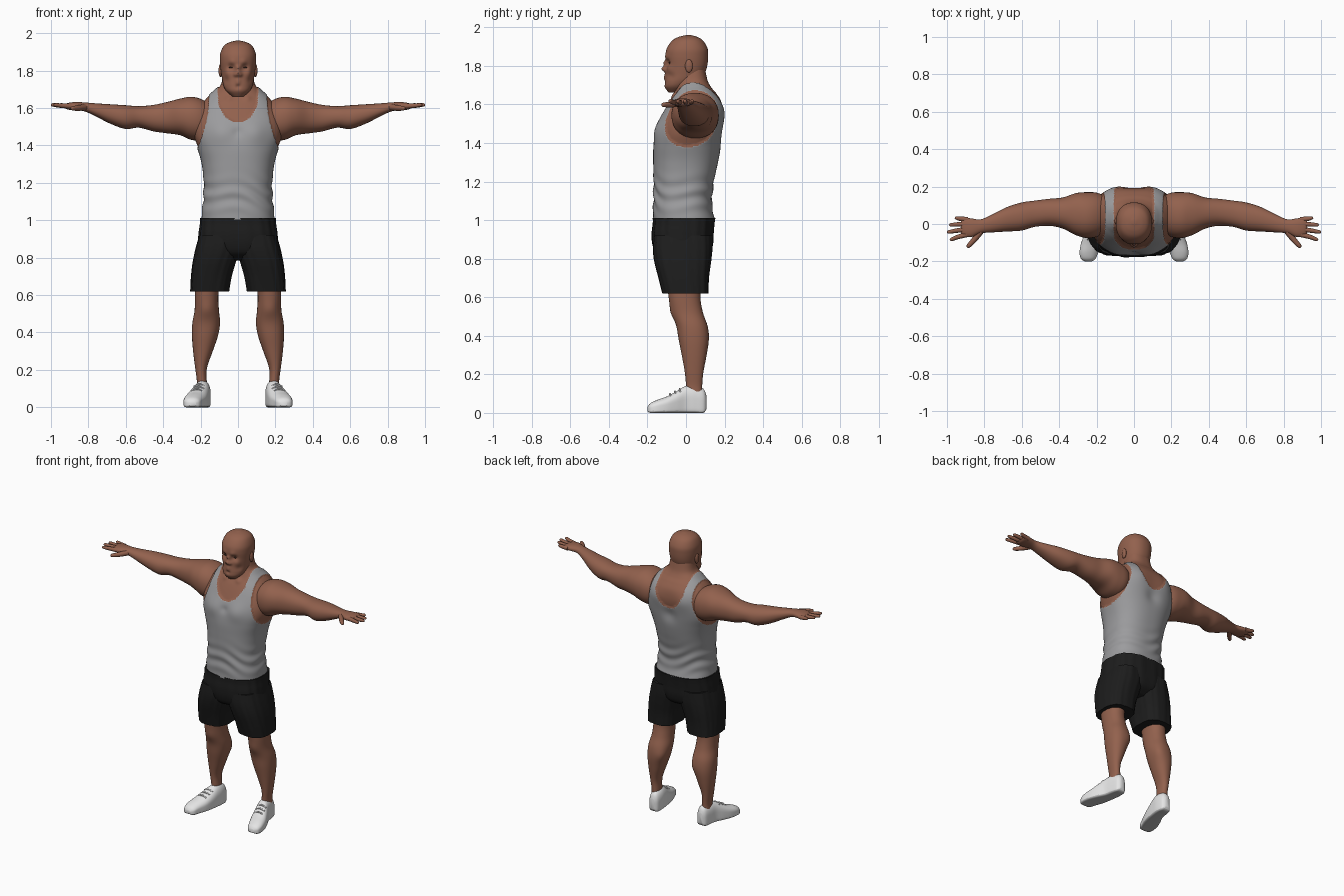
import bpy, bmesh, math
from mathutils import Vector

cube = bpy.data.objects.get("Cube")
if cube:
    bpy.data.objects.remove(cube, do_unlink=True)


def material(name, r, g, b):
    mat = bpy.data.materials.new(name)
    mat.use_nodes = True
    mat.diffuse_color = (r, g, b, 1)
    bsdf = mat.node_tree.nodes["Principled BSDF"]
    bsdf.inputs["Base Color"].default_value = (r, g, b, 1)
    bsdf.inputs["Roughness"].default_value = 0.8
    return mat


skin = material("brown skin", 0.29, 0.12, 0.075)
grey = material("grey cotton", 0.33, 0.33, 0.34)
black = material("black cloth", 0.012, 0.012, 0.012)
white = material("white shoe", 0.78, 0.78, 0.78)
sole = material("pale grey sole", 0.5, 0.5, 0.5)
dark = material("dark brown eye", 0.05, 0.025, 0.018)


def finish(name, bm, mats, mirror=False, angle=40):
    """Turn a bmesh into a smooth-shaded object, mirrored across x if asked."""
    bmesh.ops.recalc_face_normals(bm, faces=bm.faces[:])
    mesh = bpy.data.meshes.new(name)
    bm.to_mesh(mesh)
    bm.free()
    obj = bpy.data.objects.new(name, mesh)
    bpy.context.collection.objects.link(obj)
    for mat in mats:
        mesh.materials.append(mat)
    bpy.ops.object.select_all(action='DESELECT')
    obj.select_set(True)
    bpy.context.view_layer.objects.active = obj
    bpy.ops.object.shade_smooth_by_angle(angle=math.radians(angle))
    if mirror:
        obj.modifiers.new("Mirror", 'MIRROR').use_mirror_merge = False
    return obj


def spline(rows, steps):
    """Catmull-Rom interpolation through rows of numbers."""
    out = []
    last = len(rows) - 1
    for i in range(last):
        p0, p1, p2, p3 = (rows[min(max(i + k, 0), last)] for k in (-1, 0, 1, 2))
        for s in range(steps):
            t = s / steps
            out.append([b + t / 2 * (c - a + t * (2 * a - 5 * b + 4 * c - d + t * (3 * (b - c) + d - a)))
                        for a, b, c, d in zip(p0, p1, p2, p3)])
    out.append(list(rows[-1]))
    return out


def bridge(bm, rings):
    n = len(rings[0])
    for low, high in zip(rings, rings[1:]):
        for i in range(n):
            j = (i + 1) % n
            bm.faces.new((low[i], low[j], high[j], high[i]))
    bm.faces.new(rings[0])
    bm.faces.new(rings[-1])


def loft(rows, axis='z', seg=40, steps=5, power=2.2, low_power=None, folds=0):
    """Loft rounded sections; each row is position, min a, max a, min b, max b."""
    bm = bmesh.new()
    rings = []
    for t, a0, a1, b0, b1 in spline(rows, steps):
        ring = []
        for i in range(seg):
            ang = math.tau * i / seg
            c, s = math.cos(ang), math.sin(ang)
            p = low_power if low_power and s < 0 else power
            k = 1 + folds * math.sin(ang * 13 + t * 9) * math.sin(ang * 5 + 1)
            a = (a0 + a1) / 2 + (a1 - a0) / 2 * k * math.copysign(abs(c) ** (2 / p), c)
            b = (b0 + b1) / 2 + (b1 - b0) / 2 * k * math.copysign(abs(s) ** (2 / p), s)
            ring.append(bm.verts.new({'x': (t, a, b), 'y': (a, t, b), 'z': (a, b, t)}[axis]))
        rings.append(ring)
    bridge(bm, rings)
    bm.normal_update()
    return bm


def symmetric(rows):
    return [(z, -w, w, y0, y1) for z, w, y0, y1 in rows]


def sculpt(bm, bumps):
    """Push soft bumps on both sides: centre, radius, push direction."""
    for centre, radius, push in bumps:
        for side in ((1, -1) if centre[0] else (1,)):
            c = Vector((centre[0] * side, centre[1], centre[2]))
            d = Vector((push[0] * side, push[1], push[2]))
            for v in bm.verts:
                v.co += d * math.exp(-((v.co - c).length / radius) ** 2)


def tube(name, points, mat, seg=12):
    """Tapered tube through points of x, y, z, radius."""
    bm = bmesh.new()
    way = (Vector(points[-1][:3]) - Vector(points[0][:3])).normalized()
    turn = way.to_track_quat('Z', 'Y')
    rings = []
    for x, y, z, r in spline(points, 4):
        rings.append([bm.verts.new(Vector((x, y, z)) + turn @ Vector(
            (r * math.cos(math.tau * i / seg), r * math.sin(math.tau * i / seg), 0))) for i in range(seg)])
    bridge(bm, rings)
    return finish(name, bm, [mat], True)


def ellipsoid(name, centre, size, mat):
    bm = bmesh.new()
    bmesh.ops.create_uvsphere(bm, u_segments=20, v_segments=12, radius=1)
    for v in bm.verts:
        v.co = Vector(centre) + Vector(a * b for a, b in zip(v.co, size))
    return finish(name, bm, [mat], True)


# Torso and neck, with the tank top picked out by its cut lines
torso = loft(symmetric([
    (1.0, .19, -.165, .145), (1.06, .185, -.165, .13), (1.13, .178, -.163, .13),
    (1.2, .177, -.163, .138), (1.3, .188, -.164, .16), (1.38, .21, -.163, .175),
    (1.45, .235, -.152, .185), (1.51, .24, -.135, .19), (1.57, .225, -.11, .19),
    (1.62, .195, -.085, .18), (1.66, .16, -.06, .155), (1.69, .125, -.05, .13),
    (1.725, .092, -.045, .112), (1.78, .078, -.03, .10)]), seg=160, steps=10, power=2.4)
sculpt(torso, [((.09, -.15, 1.47), .06, (0, -.014, 0)),
               ((0, -.15, 1.47), .025, (0, .008, 0)),
               ((0, .19, 1.45), .05, (0, -.014, 0)),
               ((.1, .17, 1.56), .06, (0, .01, 0)),
               ((.05, -.06, 1.65), .02, (0, -.008, 0))])


def is_shirt(p):
    x = abs(p.x)
    if p.z > 1.71:
        return False
    neck = 1.52 if p.y < .05 else 1.5
    if p.z > neck and x < .105 * min(1, (p.z - neck) / .1) ** .4:
        return False
    return p.z < 1.36 or x < .15 + .07 * (max(0, 1.69 - p.z) / .33) ** 2


torso.normal_update()
cloth = set()
for f in torso.faces:
    if is_shirt(f.calc_center_median()):
        f.material_index = 1
        cloth.update(f.verts)
lift = {}
for v in cloth:
    x, y, z = v.co
    crease = .004 * math.exp(-((z - 1.13) / .08) ** 2) * math.sin(75 * z + 9 * x + 3 * math.sin(14 * x + 9 * y))
    lift[v] = v.normal * (.006 + crease)
for v, d in lift.items():
    v.co += d
finish("torso_and_tank_top", torso, [skin, grey], angle=60)

# Head
head = loft(symmetric([
    (1.662, .03, -.09, -.03), (1.69, .062, -.11, .02), (1.72, .078, -.11, .06),
    (1.76, .086, -.105, .095), (1.80, .092, -.103, .11), (1.85, .097, -.106, .115),
    (1.89, .095, -.10, .112), (1.93, .078, -.073, .09), (1.95, .05, -.04, .06),
    (1.96, .012, 0, .025)]), seg=96, steps=9)
sculpt(head, [((.036, -.095, 1.818), .02, (0, .014, 0)),
              ((.03, -.1, 1.845), .02, (0, -.006, 0)),
              ((0, -.105, 1.815), .013, (0, -.014, 0)),
              ((0, -.11, 1.785), .015, (0, -.03, 0)),
              ((.014, -.106, 1.778), .01, (0, -.01, 0)),
              ((0, -.108, 1.748), .014, (0, -.006, 0)),
              ((0, -.108, 1.732), .012, (0, -.005, 0)),
              ((0, -.11, 1.715), .012, (0, .007, 0)),
              ((.05, -.08, 1.785), .022, (.003, -.006, 0)),
              ((.055, -.07, 1.745), .02, (-.004, .004, 0))])
finish("head", head, [skin], angle=60)
ellipsoid("ears", (.094, .015, 1.80), (.01, .02, .034), skin)
ellipsoid("eyes", (.036, -.084, 1.817), (.012, .006, .004), dark)

# Arms with palms
arm = loft([
    (.12, -.02, .13, 1.48, 1.6), (.19, -.065, .165, 1.43, 1.645), (.25, -.075, .17, 1.43, 1.66),
    (.31, -.06, .165, 1.455, 1.65), (.38, -.025, .142, 1.465, 1.632), (.45, -.01, .135, 1.475, 1.617),
    (.53, -.015, .125, 1.495, 1.61), (.6, -.035, .115, 1.488, 1.615), (.68, -.04, .09, 1.515, 1.62),
    (.76, -.045, .05, 1.555, 1.625), (.82, -.05, .025, 1.582, 1.63), (.87, -.07, .03, 1.588, 1.632),
    (.91, -.065, .035, 1.592, 1.627), (.925, -.05, .03, 1.6, 1.62)], 'x')
finish("arms", arm, [skin], True, 60)

# Fingers and thumbs
for label, base, tip_x, tip_y in (("index", -.056, .985, -.083), ("middle", -.028, 1.0, -.043),
                                  ("ring", 0, .988, -.005), ("little", .024, .958, .032)):
    mid = (.9 + tip_x) / 2
    tube(label + "_fingers", [(.89, base, 1.61, .014), (mid, (base + tip_y) / 2, 1.613, .012),
                              (tip_x - .008, tip_y, 1.617, .009), (tip_x, tip_y, 1.617, .003)], skin)
tube("thumbs", [(.82, -.04, 1.604, .017), (.855, -.085, 1.6, .015),
                (.885, -.118, 1.598, .011), (.891, -.126, 1.598, .003)], skin)

# Shorts: a seat and two loose legs
seat = loft(symmetric([
    (.785, .08, -.09, .07), (.82, .17, -.15, .12), (.87, .208, -.172, .138), (.93, .208, -.177, .142),
    (.98, .202, -.172, .147), (1.012, .2, -.172, .152)]), seg=96, power=2.6, folds=.02)
finish("shorts_seat", seat, [black])
trouser = loft([
    (.62, .048, .255, -.122, .115), (.7, .035, .25, -.142, .118), (.78, .012, .24, -.162, .128),
    (.85, -.01, .225, -.17, .135), (.92, .0, .205, -.165, .135)], seg=72, power=2.7, folds=.02)
finish("shorts_legs", trouser, [black], True)

# Lower legs
leg = loft([
    (.09, .165, .222, 0, .085), (.14, .167, .22, 0, .084), (.21, .166, .229, -.006, .09),
    (.3, .135, .24, -.022, .107), (.38, .108, .246, -.038, .118), (.45, .096, .244, -.05, .112),
    (.52, .102, .232, -.072, .088), (.6, .105, .23, -.09, .075), (.7, .09, .23, -.1, .085)])
sculpt(leg, [((.17, -.08, .52), .04, (0, -.008, 0)), ((.12, .1, .4), .04, (-.005, .006, 0))])
finish("legs", leg, [skin], True, 60)

# Shoes with soles and laces
shoe = loft([
    (.106, .17, .2, .02, .09), (.09, .152, .217, 0, .125), (.045, .146, .228, 0, .142),
    (0, .15, .238, 0, .14), (-.05, .158, .262, 0, .112), (-.1, .17, .282, 0, .085),
    (-.15, .19, .291, 0, .067), (-.185, .205, .284, 0, .05), (-.2, .225, .262, .008, .032)],
    'y', low_power=7)
for f in shoe.faces:
    if f.calc_center_median().z < .01:
        f.material_index = 1
finish("shoes", shoe, [white, sole], True)
for y, z, x in ((-.03, .123, .205), (-.055, .11, .211), (-.08, .097, .219)):
    tube("laces", [(x - .032, y, z - .012, .005), (x, y - .003, z + .001, .005),
                   (x + .032, y, z - .012, .005)], white, 8)
